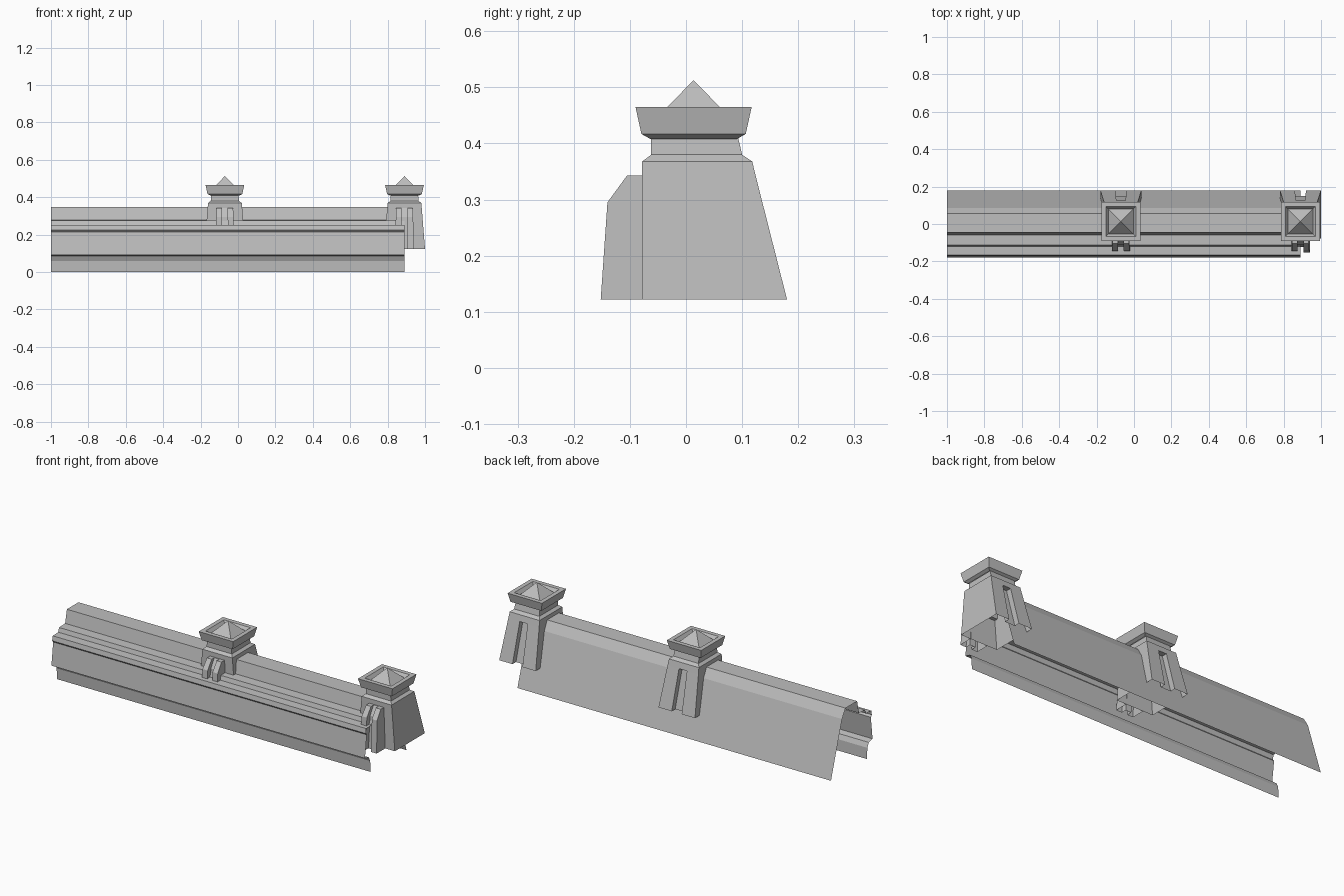
import bpy, bmesh

cube = bpy.data.objects.get("Cube")
if cube:
    bpy.data.objects.remove(cube, do_unlink=True)

# One stone colour for everything
stone = bpy.data.materials.new("grey stone")
stone.use_nodes = True
GREY = (0.52, 0.52, 0.52, 1)
stone.diffuse_color = GREY
stone.node_tree.nodes["Principled BSDF"].inputs["Base Color"].default_value = GREY


def loft(name, rings, closed=True, cap_top=False, at=(0, 0, 0)):
    """Skin a list of point rings of equal length into one open shell."""
    bm = bmesh.new()
    rows = [[bm.verts.new(p) for p in ring] for ring in rings]
    n = len(rows[0])
    for low, high in zip(rows, rows[1:]):
        for i in range(n if closed else n - 1):
            j = (i + 1) % n
            bm.faces.new((low[i], low[j], high[j], high[i]))
    if cap_top:
        bm.faces.new(rows[-1])
    bmesh.ops.remove_doubles(bm, verts=bm.verts, dist=0.0002)
    mesh = bpy.data.meshes.new(name)
    bm.to_mesh(mesh)
    bm.free()
    mesh.materials.append(stone)
    obj = bpy.data.objects.new(name, mesh)
    obj.location = at
    bpy.context.collection.objects.link(obj)
    return obj


def square(half, z, mid=0.0135):
    return [(-half, mid - half, z), (half, mid - half, z),
            (half, mid + half, z), (-half, mid + half, z)]


def body_ring(z, half, front, back, slot, depth):
    """Rectangle with a slot in the middle of its back side."""
    return [(-half, front, z), (half, front, z), (half, back, z), (slot, back, z),
            (slot, back - depth, z), (-slot, back - depth, z), (-slot, back, z), (-half, back, z)]


def rib_ring(z, half, front, slot, depth):
    """Rectangle with a slot in the middle of its front side."""
    root = -0.076
    return [(-half, root, z), (-half, front, z), (-slot, front, z), (-slot, front + depth, z),
            (slot, front + depth, z), (slot, front, z), (half, front, z), (half, root, z)]


# Wall: a stepped (y, z) profile swept along x, open at both ends and below
profile = [(-0.13, 0), (-0.133, 0.06), (-0.145, 0.085), (-0.178, 0.092),
           (-0.163, 0.215), (-0.172, 0.225), (-0.167, 0.25), (-0.12, 0.252),
           (-0.113, 0.275), (-0.06, 0.277), (-0.045, 0.348), (0.055, 0.348),
           (0.085, 0.30), (0.18, 0)]
loft("wall", [[(x, y, z) for y, z in profile] for x in (0.89, -1)][::-1], closed=False)
wall = bpy.data.objects["wall"]
wall.data.flip_normals()

# Posts: slotted body, neck, flared cap with sunken pyramid, front buttress
for side, x in (("middle", -0.07), ("end", 0.89)):
    here = (x, 0, 0)
    loft(side + "_post_body", [
        body_ring(0.122, 0.11, -0.078, 0.18, 0.03, 0.03),
        body_ring(0.335, 0.093, -0.078, 0.126, 0.024, 0.03),
        body_ring(0.335, 0.093, -0.078, 0.126, 0.024, 0),
        body_ring(0.368, 0.09, -0.078, 0.118, 0.024, 0),
        body_ring(0.38, 0.076, -0.062, 0.10, 0.024, 0),
        body_ring(0.41, 0.073, -0.062, 0.093, 0.024, 0)], at=here)
    loft(side + "_post_cap", [
        square(0.077, 0.408), square(0.093, 0.417), square(0.1035, 0.465),
        square(0.08, 0.465), square(0.066, 0.445), square(0, 0.513)], at=here)
    loft(side + "_post_buttress", [
        rib_ring(0.122, 0.052, -0.152, 0.017, 0.028),
        rib_ring(0.295, 0.046, -0.14, 0.015, 0.028),
        rib_ring(0.343, 0.044, -0.105, 0.015, 0.022)], cap_top=True, at=here)
